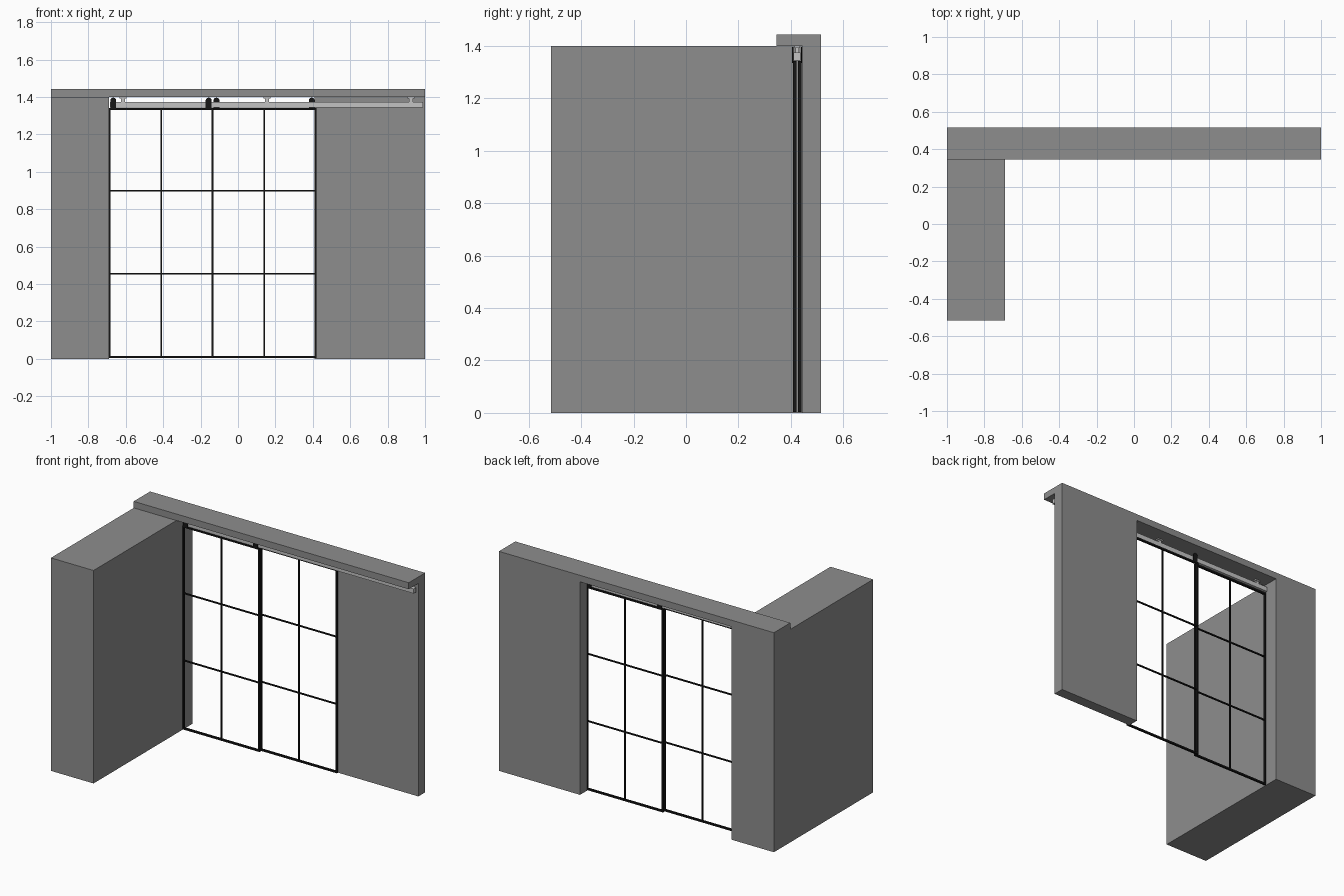
import bpy
import bmesh
import math
from mathutils import Matrix, Vector

cube = bpy.data.objects.get("Cube")
if cube:
    bpy.data.objects.remove(cube, do_unlink=True)


def material(name, value):
    mat = bpy.data.materials.new(name)
    mat.use_nodes = True
    colour = (value, value, value, 1)
    mat.diffuse_color = colour
    mat.node_tree.nodes["Principled BSDF"].inputs["Base Color"].default_value = colour
    return mat


WALL = material("wall grey", 0.27)
BLACK = material("black metal", 0.008)
STEEL = material("light steel", 0.55)


def add_box(bm, x, y, z):
    """Add a box given its (low, high) range on each axis."""
    lo, hi = Vector((x[0], y[0], z[0])), Vector((x[1], y[1], z[1]))
    m = Matrix.Translation((lo + hi) / 2) @ Matrix.Diagonal((hi - lo).to_4d())
    bmesh.ops.create_cube(bm, size=1, matrix=m)


def finish(bm, name, mat):
    mesh = bpy.data.meshes.new(name)
    bmesh.ops.recalc_face_normals(bm, faces=bm.faces)
    bm.to_mesh(mesh)
    bm.free()
    mesh.materials.append(mat)
    obj = bpy.data.objects.new(name, mesh)
    bpy.context.collection.objects.link(obj)
    return obj


def box(name, mat, x, y, z):
    bm = bmesh.new()
    add_box(bm, x, y, z)
    return finish(bm, name, mat)


# Walls and the overhanging lintel
TOP = 1.4
BACK = 0.515
box("side_wall", WALL, (-1, -0.69), (-BACK, BACK), (0, TOP))
box("back_wall", WALL, (0.41, 1), (0.445, BACK), (0, TOP))
box("lintel", WALL, (-1, 1), (0.345, BACK), (TOP, 1.443))


# Sliding door: outer frame with thin glazing bars
def door(name, x0, x1, y0, y1):
    bm = bmesh.new()
    w, top = 0.011, 1.342
    y = (y0, y1)
    for x in (x0, x1 - w):
        add_box(bm, (x, x + w), y, (0.003, top))
    for z in (0.003, top - w):
        add_box(bm, (x0 + w, x1 - w), y, (z, z + w))
    mid, t = (x0 + x1) / 2, 0.004
    add_box(bm, (mid - t, mid + t), (y0 + 0.002, y1 - 0.002), (0.014, top - w))
    for z in (0.455, 0.897):
        for a, b in ((x0 + w, mid - t), (mid + t, x1 - w)):
            add_box(bm, (a, b), (y0 + 0.002, y1 - 0.002), (z - t, z + t))
    finish(bm, name, BLACK)


# Hanger: upright strap with a rounded top
def hanger(name, x, y0, y1):
    bm = bmesh.new()
    r, base, centre = 0.016, 1.335, 1.38
    outline = [(x - r, base), (x + r, base)]
    for i in range(13):
        a = math.pi * i / 12
        outline.append((x + r * math.cos(a), centre + r * math.sin(a)))
    face = bm.faces.new([bm.verts.new((px, y0, pz)) for px, pz in outline])
    new = bmesh.ops.extrude_face_region(bm, geom=[face])["geom"]
    verts = [v for v in new if isinstance(v, bmesh.types.BMVert)]
    bmesh.ops.translate(bm, verts=verts, vec=(0, y1 - y0, 0))
    finish(bm, name, BLACK)


door("front_door", -0.692, -0.13, 0.409, 0.422)
door("rear_door", -0.141, 0.42, 0.428, 0.441)
for side, x in (("right", -0.667), ("left", -0.157)):
    hanger("front_door_hanger_" + side, x, 0.404, 0.41)
for side, x in (("right", -0.115), ("left", 0.395)):
    hanger("rear_door_hanger_" + side, x, 0.438, 0.443)

# Overhead track and the brackets that hold it to the lintel
box("track", STEEL, (-0.685, 0.99), (0.411, 0.437), (1.344, 1.374))
for i in range(3):
    x = -0.615 + 0.77 * i
    bm = bmesh.new()
    add_box(bm, (x - 0.018, x + 0.018), (0.413, 0.435), (1.392, TOP))
    add_box(bm, (x - 0.01, x + 0.01), (0.417, 0.431), (1.374, 1.392))
    finish(bm, "track_bracket_" + str(i + 1), STEEL)
